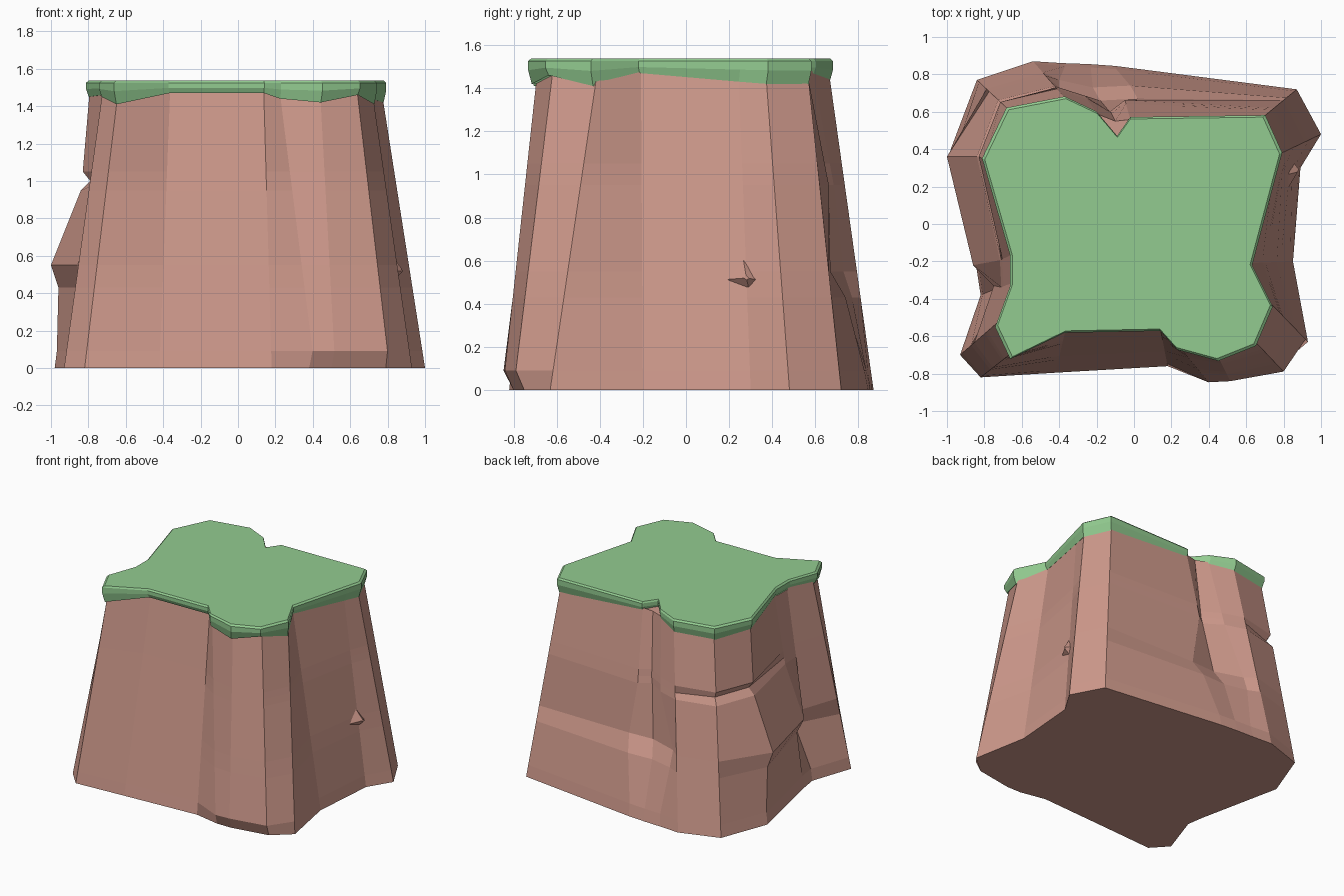
import bpy

# Plan of each corner, counter-clockwise: cap x, cap y, cap lower edge z, foot x, foot y
CORNERS = [
    (-.66, -.72, 1.41, -.82, -.82), (-.37, -.58, 1.47, -.42, -.795),
    (.14, -.57, 1.47, .18, -.76), (.23, -.67, 1.44, .41, -.86),
    (.45, -.73, 1.42, .52, -.85), (.65, -.65, 1.46, .81, -.80),
    (.74, -.44, 1.41, .93, -.63), (.63, -.22, 1.47, .85, -.20),
    (.755, .25, 1.43, .89, .30), (.79, .38, 1.42, 1.0, .48),
    (.70, .58, 1.42, .87, .72), (-.02, .57, 1.47, -.10, .845),
    (-.09, .47, 1.47, -.24, .855), (-.20, .60, 1.46, -.38, .86),
    (-.37, .68, 1.43, -.54, .87), (-.68, .62, 1.43, -.84, .77),
    (-.81, .35, 1.45, -.98, .40), (-.66, -.17, 1.47, -.84, -.25),
    (-.66, -.33, 1.47, -.82, -.38), (-.74, -.55, 1.45, -.93, -.70),
]
N = len(CORNERS)
LEVELS = [0, .09, .43, .55, .95, 1.0, 1.05]

# Cracks, ledges and undercuts: (level, corner) -> moved x, y
DENTS = {
    (0, 3): (.38, -.80), (0, 4): (.50, -.80), (0, 5): (.79, -.75),
    # left ledge and notch
    (2, 16): (-.96, .37), (3, 16): (-1.0, .36), (4, 16): (-.84, .36),
    (5, 16): (-.79, .36), (6, 16): (-.83, .36),
    (2, 17): (-.80, -.22), (3, 17): (-.86, -.22), (2, 18): (-.70, -.33),
    (3, 18): (-.75, -.33),
    # groove in the back left column
    (5, 15): (-.69, .63),
    # hollow in the back wall
    (2, 11): (-.02, .74), (3, 11): (.02, .67), (2, 12): (-.22, .73),
    (3, 12): (-.18, .66), (2, 13): (-.40, .77), (3, 13): (-.40, .73),
    (4, 12): (-.13, .60), (5, 12): (-.12, .595), (6, 12): (-.12, .59),
}


def material(name, rgb):
    m = bpy.data.materials.new(name)
    m.diffuse_color = (*rgb, 1)
    return m


def loft(name, rings, mat):
    """Skin a stack of equal closed rings and fill both ends."""
    n = len(rings[0])
    verts = [v for ring in rings for v in ring]
    faces = [(r * n + i, r * n + (i + 1) % n, (r + 1) * n + (i + 1) % n, (r + 1) * n + i)
             for r in range(len(rings) - 1) for i in range(n)]
    faces += [tuple(reversed(range(n))), tuple(range(len(verts) - n, len(verts)))]
    mesh = bpy.data.meshes.new(name)
    mesh.from_pydata(verts, [], faces)
    mesh.materials.append(mat)
    obj = bpy.data.objects.new(name, mesh)
    bpy.context.collection.objects.link(obj)
    return obj


rock = material("rock", (.62, .32, .26))
grass = material("grass", (.29, .60, .28))

# Rock body: tapers from the foot plan to just inside the cap
tops = [(x * .98, y * (.95 if y < 0 else .98), z + .02) for x, y, z, _, _ in CORNERS]
tops[12] = (-.10, .55, 1.48)
rings = []
for lv, z in enumerate(LEVELS):
    ring = []
    for i, (_, _, _, fx, fy) in enumerate(CORNERS):
        t = z / tops[i][2]
        x, y = fx + (tops[i][0] - fx) * t, fy + (tops[i][1] - fy) * t
        x, y = DENTS.get((lv, i), (x, y))
        ring.append((x, y, z))
    rings.append(ring)
rings.append(tops)
loft("rock_body", rings, rock)

# Chip standing out of the right face
outer = [(.80, .15, .51), (.80, .30, .43), (.80, .40, .50), (.80, .26, .64)]
tip = [(.875 + (y - .28) * .05, .28 + (y - .28) * .1, .52 + (z - .52) * .1) for _, y, z in outer]
loft("rock_chip", [outer, tip], rock)

# Grass cap: ragged lower edge, thin bevel round the flat top
loft("grass_cap", [
    [(x * .985, y * .98, z) for x, y, z, _, _ in CORNERS],
    [(x * 1.003, y * 1.003, 1.48 + (z - 1.41) * .3) for x, y, z, _, _ in CORNERS],
    [(x * 1.003, y * 1.003, 1.525) for x, y, *_ in CORNERS],
    [(x * .985, y * .985, 1.537) for x, y, *_ in CORNERS],
], grass)
